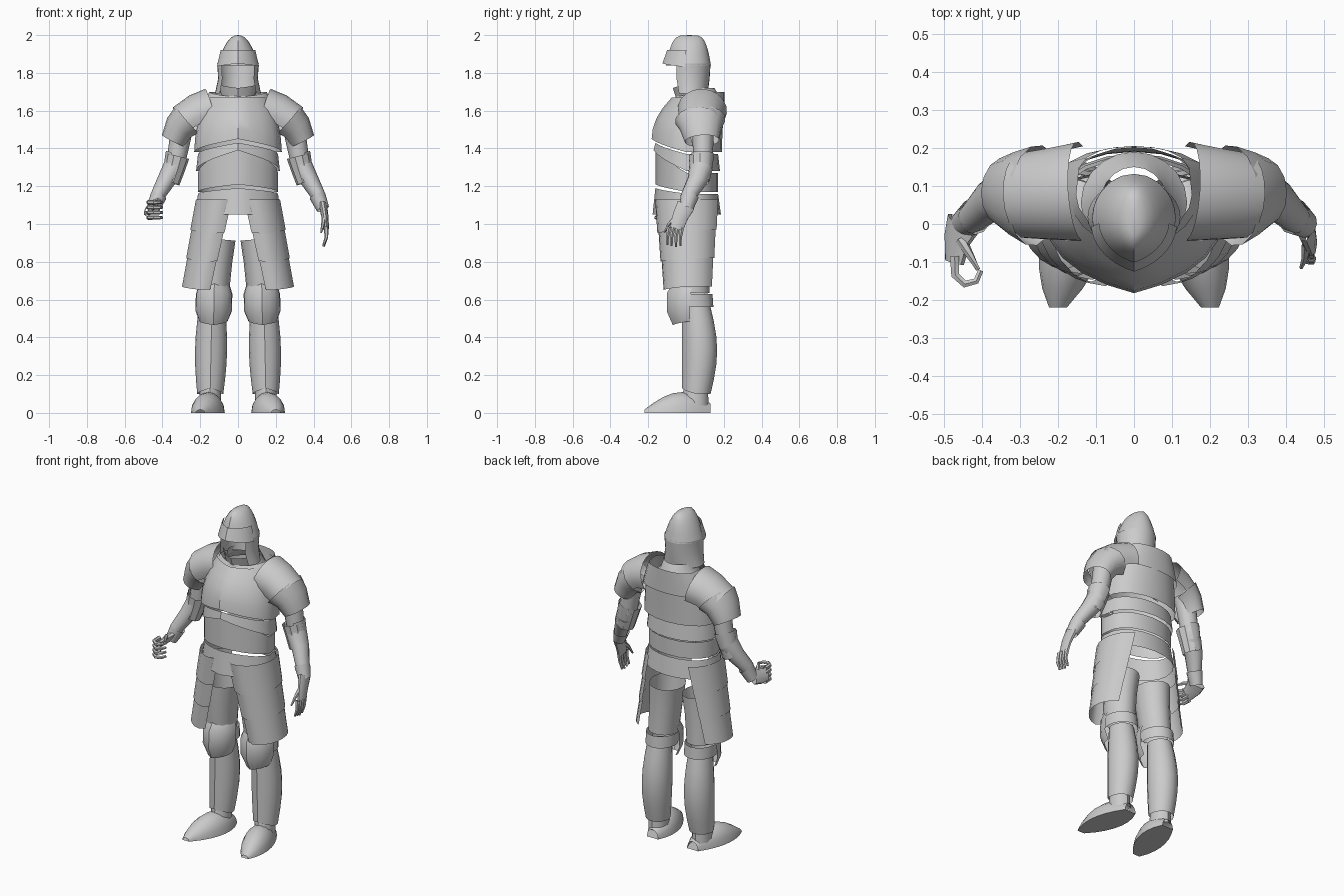
import bpy, bmesh
from math import sin, cos, pi, radians
from mathutils import Vector

default_cube = bpy.data.objects.get("Cube")
if default_cube:
    bpy.data.objects.remove(default_cube)

grey = .6
steel = bpy.data.materials.new("plain_steel")
steel.use_nodes = True
steel.diffuse_color = (grey, grey, grey, 1)
steel.node_tree.nodes["Principled BSDF"].inputs["Base Color"].default_value = (grey, grey, grey, 1)


def lerp(ends, amount):
    return ends[0] + (ends[1] - ends[0]) * amount


def sheet(name, rows, closed, side=1):
    """Skin a list of point rows; side=-1 mirrors to the other side."""
    bm = bmesh.new()
    grid = [[bm.verts.new((p[0] * side, p[1], p[2])) for p in row] for row in rows]
    count = len(rows[0])
    for upper, lower in zip(grid, grid[1:]):
        for i in range(count if closed else count - 1):
            j = (i + 1) % count
            bm.faces.new((upper[i], upper[j], lower[j], lower[i]))
    bmesh.ops.remove_doubles(bm, verts=bm.verts, dist=.0005)
    bmesh.ops.recalc_face_normals(bm, faces=bm.faces)
    mesh = bpy.data.meshes.new(name)
    bm.to_mesh(mesh)
    bm.free()
    mesh.materials.append(steel)
    part = bpy.data.objects.new(name, mesh)
    bpy.context.collection.objects.link(part)
    bpy.ops.object.select_all(action='DESELECT')
    part.select_set(True)
    bpy.context.view_layer.objects.active = part
    bpy.ops.object.shade_smooth_by_angle(angle=radians(35))


def sweep_angles(arc, segments):
    closed = arc[1] - arc[0] >= 360
    count = segments if closed else segments + 1
    return [radians(lerp(arc, i / segments)) for i in range(count)], closed


def plate(name, rings, arc=(0, 360), segments=20, ridge=.3, square=1, centre=(0, 0),
          rise=(0, 0), side=1):
    """Stacked rings (height, half width, front, back): ridged front, peaked edges, squared back."""
    turns, closed = sweep_angles(arc, segments)
    rows = []
    for index, (height, width, front, back) in enumerate(rings):
        amount = index / (len(rings) - 1)
        row = []
        for turn in turns:
            away = abs((turn + pi) % (2 * pi) - pi)
            peak = 1 - 2 * away / pi
            reach = cos(away)
            if reach > 0:
                reach = lerp((reach, peak), ridge)
            else:
                reach = -abs(reach) ** square
            row.append((lerp(centre, amount) + width * sin(turn),
                        lerp((back, front), (1 + reach) / 2),
                        height + lerp(rise, amount) * max(0, peak)))
        rows.append(row)
    sheet(name, rows, closed, side)


def tube(name, path, radius, depth=1, arc=(0, 360), segments=12, side=1):
    """Tapered limb along a path; depth scales its front-to-back thickness."""
    turns, closed = sweep_angles(arc, segments)
    points = [Vector(p) for p in path]
    last = len(points) - 1
    rows = []
    for i, point in enumerate(points):
        along = (points[min(i + 1, last)] - points[max(i - 1, 0)]).normalized()
        deep = Vector((0, 1, 0))
        deep = (deep - along * deep.dot(along)).normalized()
        wide = along.cross(deep)
        size = lerp(radius, i / last)
        rows.append([point + wide * size * cos(t) + deep * size * depth * sin(t) for t in turns])
    sheet(name, rows, closed, side)


# Helmet: keeled skull, peaked brow, cheeks with neck guard, chin guard
skull = []
for step in range(7):
    spread = step / 6
    oval = spread ** .5
    skull.append((2 - .16 * spread ** 2.3, .11 * spread, .02 - .125 * oval, .02 + .112 * oval))
plate("helmet_skull", skull)
plate("helmet_brow", [(1.92, .092, -.1, .12), (1.83, .113, -.125, .13)],
      arc=(-85, 85), ridge=.4, rise=(0, .02))
plate("helmet_cheeks", [(1.85, .11, -.1, .13), (1.77, .105, -.1, .125), (1.69, .122, -.08, .115)],
      arc=(52, 308))
plate("chin_guard", [(1.74, .1, -.07, .1), (1.68, .09, -.05, .1)],
      arc=(-80, 80), ridge=.5, rise=(-.02, -.02))
plate("collar", [(1.72, .09, -.05, .15), (1.67, .1, -.06, .18), (1.63, .14, -.08, .19)],
      rise=(-.02, -.01))


def torso_ring(height, grow):
    """Body outline: straight waist, narrowing from the chest to the neck."""
    slope = max(0, (height - 1.4) / .3)
    return (height, .222 + grow - .07 * slope ** 2, -.172 - grow + .12 * slope ** 2,
            .18 + grow + .025 * slope)


# Torso: overlapping plates with peaked lower edges
for name, top, bottom, rise, grow, square in (
        ("gorget", 1.7, 1.56, (-.03, -.06), (0, .01), .5),
        ("breastplate", 1.67, 1.38, (0, .07), (0, .01), .7),
        ("rib_plate", 1.37, 1.28, (.06, .11), (-.01, 0), .8),
        ("belly_plate", 1.27, 1.17, (.14, .04), (-.01, -.01), .8),
        ("waist_skirt", 1.16, 1.05, (.03, 0), (-.01, .005), .8)):
    rings = [torso_ring(lerp((top, bottom), k / 4), lerp(grow, k / 4)) for k in range(5)]
    plate(name, rings, ridge=.45, square=square, rise=rise)

for side, label in ((1, "left_"), (-1, "right_")):
    # Shoulder guard in two overlapping pieces
    tube(label + "shoulder_upper", [(.14, .085, 1.6), (.21, .08, 1.58), (.29, .075, 1.53)],
         (.12, .103), depth=1.1, arc=(-115, 115), side=side)
    tube(label + "shoulder_lower", [(.26, .075, 1.55), (.305, .08, 1.51), (.34, .085, 1.44)],
         (.103, .07), depth=1.3, arc=(-150, 150), side=side)

    # Arm with flared elbow guard and cuff
    tube(label + "upper_arm", [(.29, .09, 1.54), (.33, .09, 1.32)], (.06, .05), side=side)
    tube(label + "elbow_guard", [(.32, .075, 1.36), (.335, .075, 1.3), (.36, .07, 1.22)],
         (.063, .052), segments=10, side=side)
    tube(label + "elbow_plate", [(.32, .085, 1.37), (.34, .085, 1.3), (.365, .08, 1.23)],
         (.064, .046), arc=(-60, 120), segments=6, side=side)
    tube(label + "forearm", [(.34, .08, 1.3), (.38, .06, 1.23), (.42, .02, 1.16), (.45, 0, 1.09)],
         (.058, .03), depth=1.1, side=side)
    tube(label + "cuff", [(.42, .02, 1.15), (.45, 0, 1.08)], (.044, .034), depth=1.1, side=side)

    # Thigh skirt of three overlapping curved plates
    for number in range(3):
        rings = []
        shift = []
        for drop, flare in ((.15 * number, 0), (.15 * number + .16, .006)):
            fall = drop / .45
            shift.append(.085 + .1 * fall)
            rings.append((1.13 - drop, .138 - .034 * fall + flare,
                          -.165 + .05 * fall - flare, .18 - .04 * fall + flare))
        plate(f"{label}thigh_skirt_{number}", rings, arc=(-22, 160), segments=10, ridge=.2,
              centre=shift, rise=(0, -.02), side=side)

    # Thigh, knee and shin
    tube(label + "thigh", [(.11, .02, .92), (.12, .02, .8), (.13, .03, .63)],
         (.097, .082), depth=1.15, segments=16, side=side)
    plate(label + "knee_plate", [(.665, .085, -.07, .12), (.63, .097, -.1, .13),
                                 (.54, .097, -.1, .12), (.485, .075, -.07, .1)],
          arc=(-95, 95), segments=8, ridge=.4, centre=(.125, .13), rise=(.02, -.02), side=side)
    plate(label + "knee_band", [(.63, .09, -.07, .14), (.56, .09, -.06, .145)],
          arc=(70, 290), segments=10, centre=(.13, .13), side=side)
    greave = []
    for step in range(7):
        calf = sin(pi * step / 6)
        greave.append((lerp((.56, .1), step / 6), .069 + .016 * calf, -.02, .13 + .035 * calf))
    plate(label + "greave", greave, segments=16, centre=(.138, .147), rise=(0, .03), side=side)
    plate(label + "ankle", [(.14, .056, -.01, .115), (.04, .056, -.03, .12)],
          segments=12, centre=(.147, .147), side=side)

    # Pointed shoe, turned out a little
    shoe = []
    for step in range(8):
        ahead = step / 7
        width = .085 * sin(pi * (.1 + .85 * ahead)) ** .7
        height = .11 * sin(pi * (.15 + .8 * ahead))
        shoe.append([(.135 + .065 * ahead ** 1.3 + width * cos(pi * k / 8), .13 - .35 * ahead,
                      height * sin(pi * k / 8)) for k in range(9)])
    sheet(label + "shoe", shoe, True, side)

# Open left hand
tube("left_palm", [(.45, 0, 1.1), (.46, -.03, 1.04), (.466, -.05, .975)],
     (.022, .016), depth=2.3, segments=10)
for finger in range(4):
    y = -.02 - .023 * finger
    tip = .88 + .005 * abs(finger - 1)
    tube(f"left_finger_{finger}", [(.466, y, .985), (.468, y - .01, .93), (.453, y - .01, tip)],
         (.013, .006), segments=6)
tube("left_thumb", [(.455, -.055, 1.035), (.45, -.09, 1), (.44, -.115, .955)],
     (.014, .005), segments=6)

# Curled right hand
tube("right_palm", [(-.45, 0, 1.1), (-.465, -.04, 1.085), (-.472, -.1, 1.075)],
     (.024, .016), depth=2.4, segments=10)
for finger in range(4):
    z = 1.115 - .027 * finger
    tube(f"right_finger_{finger}", [(-.472, -.085, z), (-.47, -.135, z), (-.445, -.158, z),
                                    (-.415, -.15, z), (-.403, -.122, z)],
         (.014, .008), segments=6)
tube("right_thumb", [(-.455, -.04, 1.11), (-.43, -.085, 1.125), (-.41, -.12, 1.12)],
     (.015, .006), segments=6)
